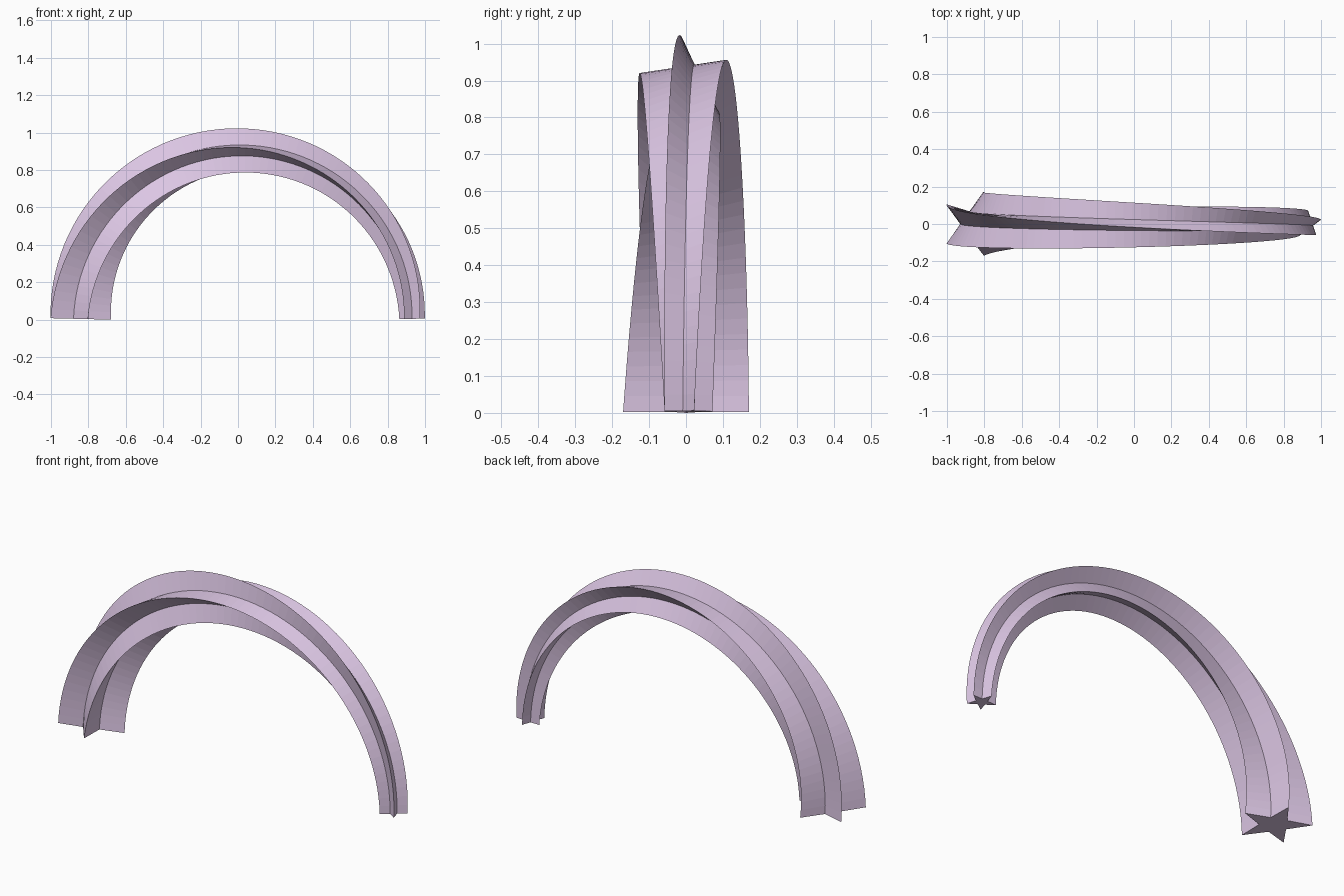
import bpy, bmesh
from math import sin, cos, pi, radians
from mathutils import Vector

if "Cube" in bpy.data.objects:
    bpy.data.objects.remove(bpy.data.objects["Cube"])

SEGMENTS = 64
PATH_R, CENTRE_X = 0.894, 0.0365      # semicircular path
STAR_OUT, STAR_IN = 0.179, 0.0715     # star tip / valley radius
END_SCALE = 0.4                       # taper at the right foot
START, TWIST = radians(-36), radians(-90)
TILT = pi / SEGMENTS / 2              # end rings follow the first/last chord
LIFT = STAR_OUT * sin(TILT)

bm = bmesh.new()
rings = []
for i in range(SEGMENTS + 1):
    t = i / SEGMENTS
    a = pi * (1 - t)
    centre = Vector((CENTRE_X + PATH_R * cos(a), 0, LIFT + PATH_R * sin(a)))
    b = a - TILT if i == 0 else a + TILT if i == SEGMENTS else a
    outward = Vector((cos(b), 0, sin(b)))
    scale = 1 + (END_SCALE - 1) * t
    ring = []
    for k in range(10):
        r = scale * (STAR_IN if k % 2 else STAR_OUT)
        g = START + TWIST * t + k * pi / 5
        ring.append(bm.verts.new(centre + outward * r * cos(g) + Vector((0, r * sin(g), 0))))
    rings.append(ring)

# Skin between neighbouring star rings, then cap both feet
for p, q in zip(rings, rings[1:]):
    for k in range(10):
        n = (k + 1) % 10
        bm.faces.new((p[k], p[n], q[n], q[k]))
bm.faces.new(rings[0])
bm.faces.new(rings[-1])
bmesh.ops.recalc_face_normals(bm, faces=bm.faces)

mesh = bpy.data.meshes.new("star_arch")
bm.to_mesh(mesh)
bm.free()
arch = bpy.data.objects.new("star_arch", mesh)
bpy.context.collection.objects.link(arch)

# Lilac colour
mat = bpy.data.materials.new("lilac")
mat.diffuse_color = (0.72, 0.57, 0.78, 1)
mat.use_nodes = True
mat.node_tree.nodes["Principled BSDF"].inputs["Base Color"].default_value = mat.diffuse_color
mesh.materials.append(mat)
